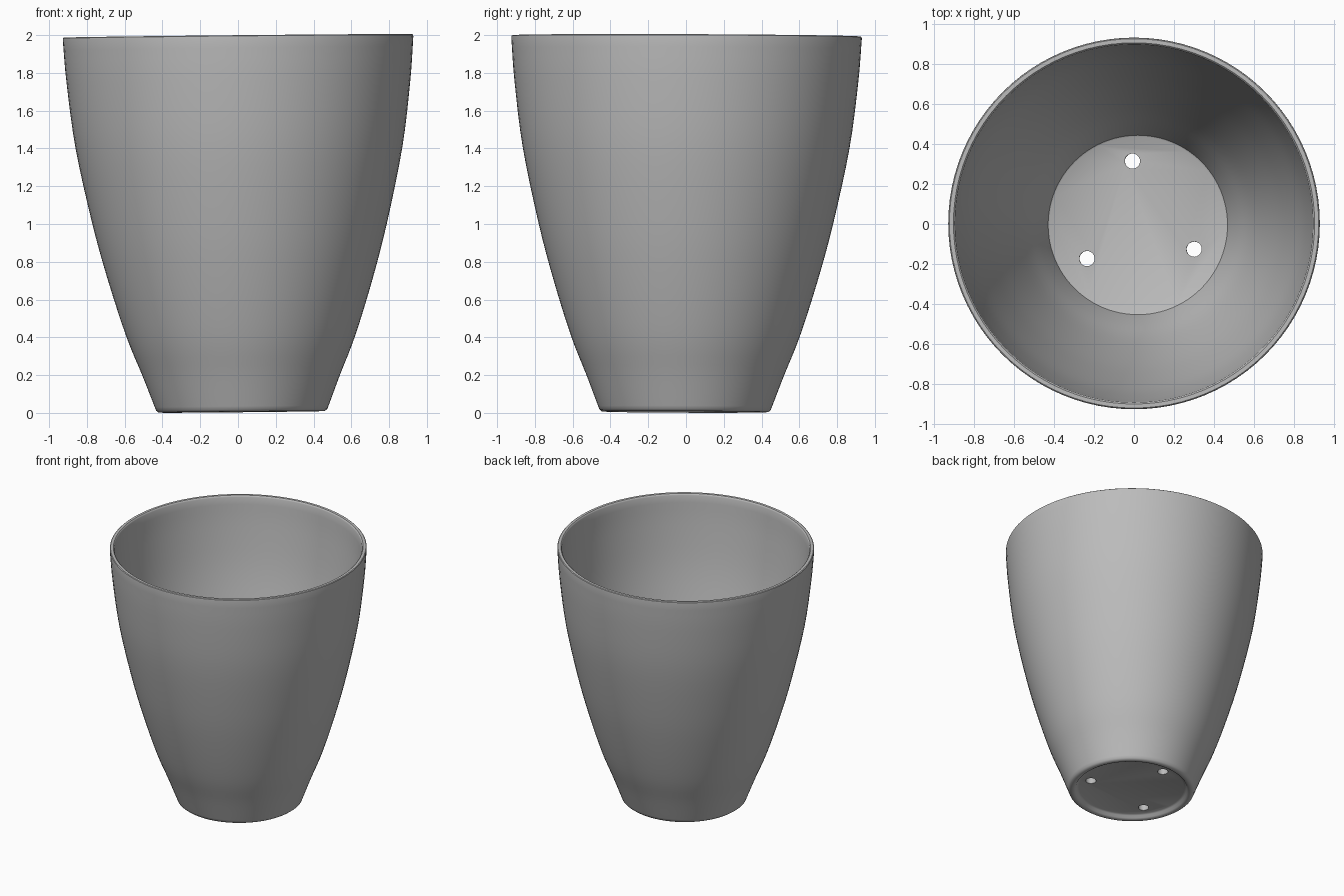
import bpy
import bmesh
from math import sin, cos, radians
from mathutils import Matrix, Vector

cube = bpy.data.objects.get("Cube")
if cube:
    bpy.data.objects.remove(cube, do_unlink=True)

SEGMENTS = 96
WALL = 0.034

grey = bpy.data.materials.new("plain grey")
grey.use_nodes = True
colour = (0.5, 0.5, 0.5, 1)
grey.diffuse_color = colour
grey.node_tree.nodes["Principled BSDF"].inputs["Base Color"].default_value = colour


def make_object(name, bm):
    bmesh.ops.recalc_face_normals(bm, faces=bm.faces)
    mesh = bpy.data.meshes.new(name)
    bm.to_mesh(mesh)
    bm.free()
    mesh.materials.append(grey)
    obj = bpy.data.objects.new(name, mesh)
    bpy.context.collection.objects.link(obj)
    return obj


def lathe(name, profile):
    """Closed solid of revolution; both profile ends are capped."""
    bm = bmesh.new()
    rings = [[bm.verts.new((r * cos(radians(360 * i / SEGMENTS)),
                            r * sin(radians(360 * i / SEGMENTS)), z))
              for i in range(SEGMENTS)] for r, z in profile]
    for a, b in zip(rings, rings[1:]):
        for i in range(SEGMENTS):
            j = (i + 1) % SEGMENTS
            bm.faces.new((a[i], a[j], b[j], b[i]))
    bm.faces.new(rings[0])
    bm.faces.new(rings[-1])
    return make_object(name, bm)


def smooth_curve(points, steps=4):
    """Catmull-Rom curve through a few (radius, height) points."""
    pts = [Vector(p) for p in points]
    pts = [2 * pts[0] - pts[1]] + pts + [2 * pts[-1] - pts[-2]]
    out = []
    for a, b, c, d in zip(pts, pts[1:], pts[2:], pts[3:]):
        for k in range(steps):
            t = k / steps
            out.append(0.5 * (2 * b + (c - a) * t + (2 * a - 5 * b + 4 * c - d) * t * t
                              + (3 * b - a - 3 * c + d) * t ** 3))
    return out + [pts[-2]]


# Curved wall, foot ring and recessed underside
outer = smooth_curve([(0.46, 0.03), (0.525, 0.2), (0.605, 0.4), (0.7, 0.7),
                      (0.78, 1.0), (0.865, 1.4), (0.91, 1.75), (0.928, 1.98)])
foot = [(0.38, 0.03), (0.395, 0.023), (0.405, 0.008), (0.42, 0.001),
        (0.44, 0.002), (0.453, 0.012)]
rim = [(0.927, 1.988), (0.922, 1.992), (0.902, 1.992), (0.897, 1.988)]
inner = [(p.x - WALL, p.y) for p in reversed(outer) if p.y > 0.1]
floor = [(0.448, 0.085), (0.44, 0.08)]
pot = lathe("pot", foot + [tuple(p) for p in outer] + rim + inner + floor)

# Three drainage holes
bm = bmesh.new()
for angle in (95, 215, 335):
    place = Matrix.Translation((0.31 * cos(radians(angle)),
                                0.31 * sin(radians(angle)) + 0.01, 0.05))
    bmesh.ops.create_cone(bm, cap_ends=True, segments=20, radius1=0.038,
                          radius2=0.038, depth=0.3, matrix=place)
cutter = make_object("drainage_hole_cutter", bm)
cutter.hide_render = True
cut = pot.modifiers.new("drainage holes", 'BOOLEAN')
cut.operation = 'DIFFERENCE'
cut.solver = 'EXACT'
cut.object = cutter
bpy.context.view_layer.objects.active = pot
pot.select_set(True)
bpy.ops.object.modifier_apply(modifier=cut.name)
bpy.data.objects.remove(cutter, do_unlink=True)

# Smooth sides with crisp floor and hole edges
bpy.ops.object.shade_smooth_by_angle(angle=radians(35))

# The pot leans very slightly
lean = Matrix.Rotation(-0.01, 4, 'Y') @ Matrix.Rotation(-0.004, 4, 'X')
pot.data.transform(Matrix.Translation((0.02, -0.005, 0.004)) @ lean)
